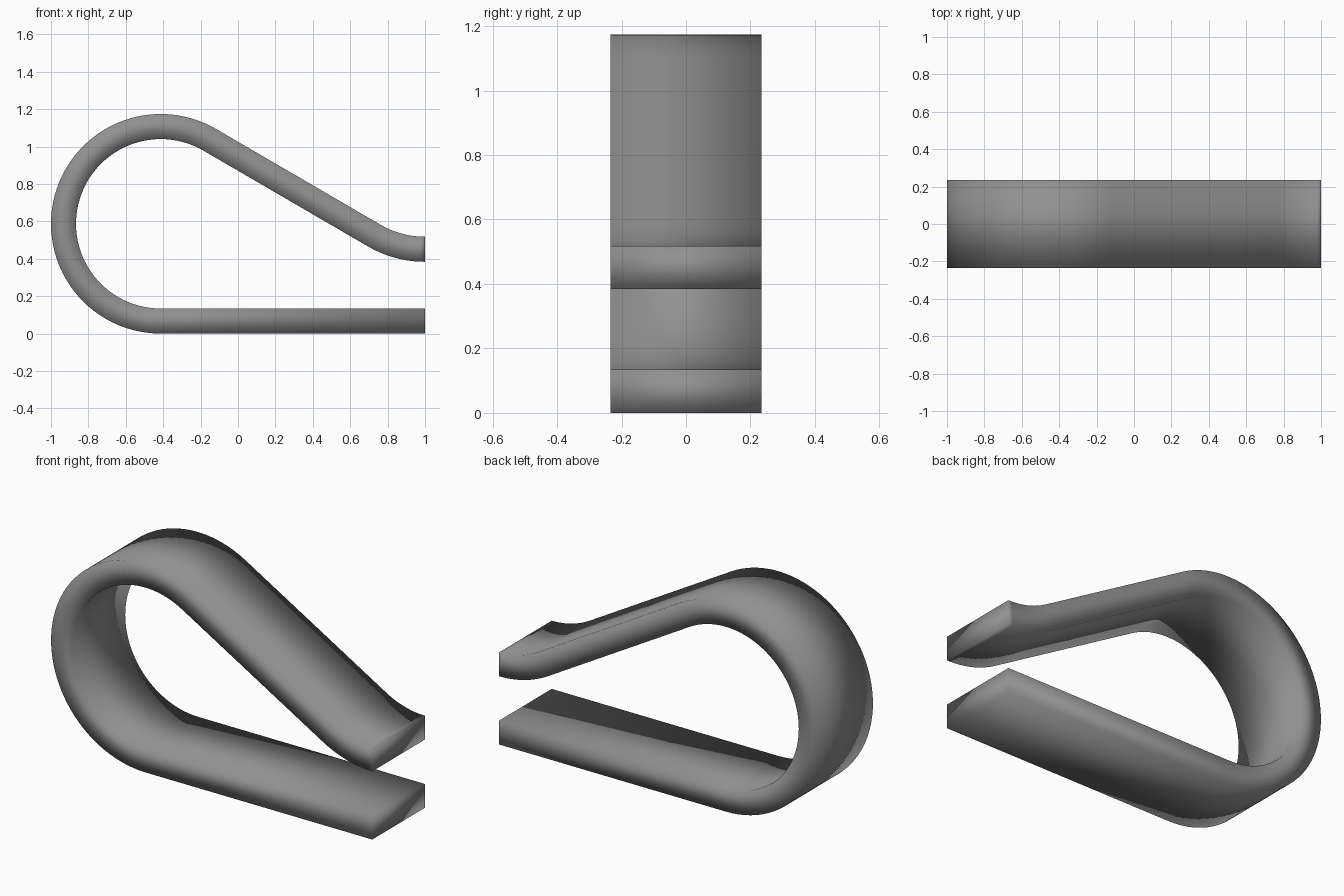
import bpy, bmesh
from math import cos, sin, radians

if "Cube" in bpy.data.objects:
    bpy.data.objects.remove(bpy.data.objects["Cube"])

HALF_T, HALF_W = 0.067, 0.234

# Centreline of the bent strip: (x, z, normal angle in degrees)
path = [(1.0, HALF_T, -90)]


def arc(cx, cz, r, start, end, steps, flip=0):
    for i in range(steps + 1):
        deg = start + (end - start) * i / steps
        a = radians(deg)
        path.append((cx + r * cos(a), cz + r * sin(a), deg + flip))


arc(-0.413, 0.587, 0.52, 270, 60, 56)            # big loop
arc(1.0, 0.992, 0.541, 240, 270, 12, flip=180)   # flared tip

# Sweep a rectangular section along the path
bm = bmesh.new()
rings = []
for x, z, deg in path:
    nx, nz = cos(radians(deg)) * HALF_T, sin(radians(deg)) * HALF_T
    rings.append([bm.verts.new((x + s * nx, y, z + s * nz))
                  for s, y in ((1, -HALF_W), (1, HALF_W), (-1, HALF_W), (-1, -HALF_W))])
for a, b in zip(rings, rings[1:]):
    for k in range(4):
        j = (k + 1) % 4
        bm.faces.new((a[k], a[j], b[j], b[k]))
bm.faces.new(rings[0])
bm.faces.new(rings[-1])
bmesh.ops.recalc_face_normals(bm, faces=bm.faces)

# Smooth shading runs over every edge, giving the soft rolled look
for f in bm.faces:
    f.smooth = True

mesh = bpy.data.meshes.new("spring_clip")
bm.to_mesh(mesh)
bm.free()
clip = bpy.data.objects.new("spring_clip", mesh)
bpy.context.collection.objects.link(clip)

# Dark grey metal
steel = bpy.data.materials.new("dark_steel")
steel.diffuse_color = (0.28, 0.28, 0.28, 1)
steel.use_nodes = True
steel.node_tree.nodes["Principled BSDF"].inputs["Base Color"].default_value = steel.diffuse_color
mesh.materials.append(steel)
